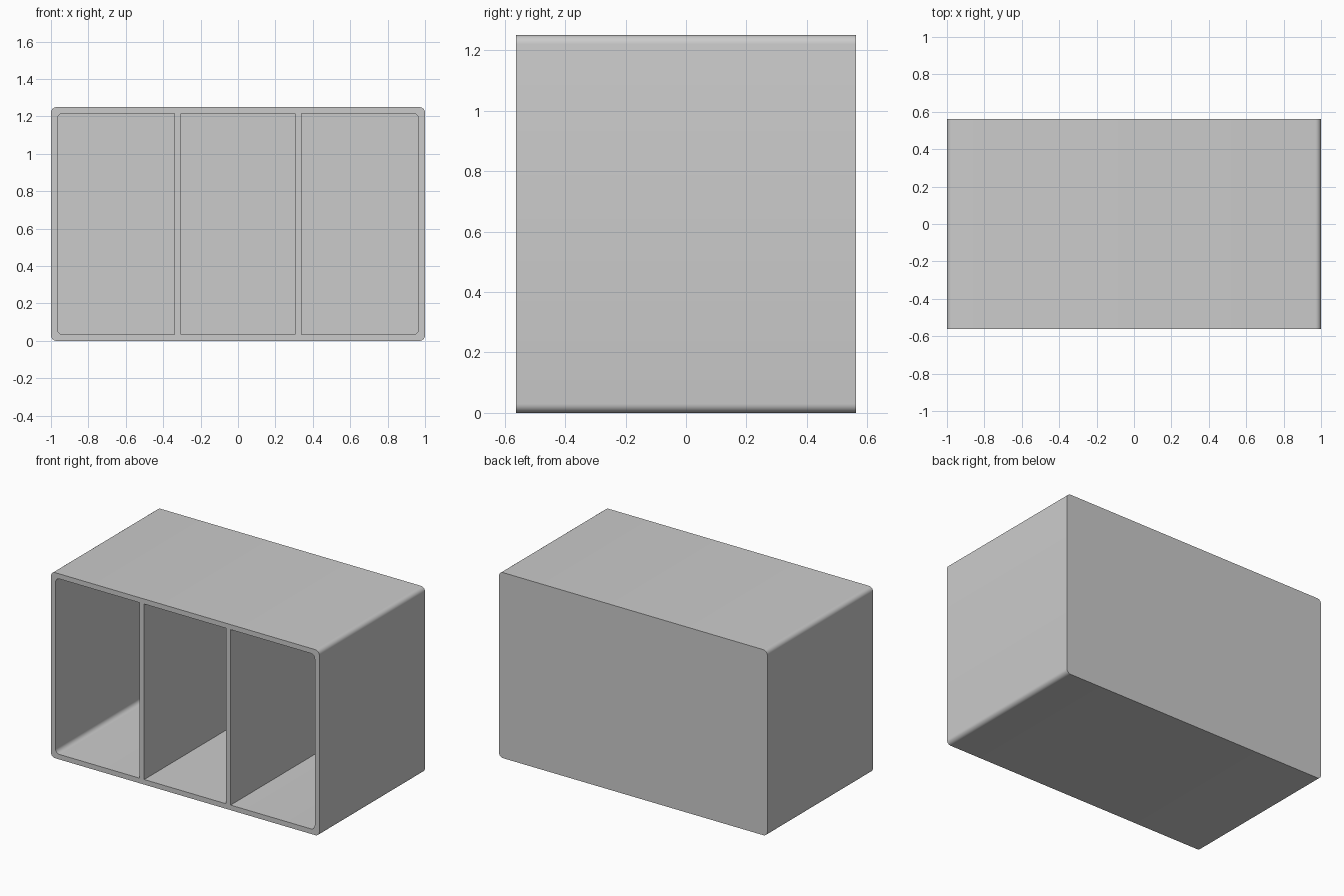
import bpy, bmesh, math

if "Cube" in bpy.data.objects:
    bpy.data.objects.remove(bpy.data.objects["Cube"])

W, D, H = 2.0, 1.125, 1.25     # overall size
T = 0.034                      # panel thickness
R = 0.03                       # corner radius
DIV = 0.322                    # divider centre, either side of x = 0


def arc_prism(name, x0, x1, z0, z1, y0, y1, r_left, r_right, seg=6):
    """Rectangle in XZ with rounded left/right corners, extruded along y."""
    pts = []
    for cx, cz, r, sx, sz, a0 in ((x1, z1, r_right, -1, -1, 0), (x0, z1, r_left, 1, -1, 90),
                                  (x0, z0, r_left, 1, 1, 180), (x1, z0, r_right, -1, 1, 270)):
        n = seg if r > 0 else 0
        for i in range(n + 1):
            a = math.radians(a0 + 90 * i / max(n, 1))
            ox, oz = (r * math.cos(a), r * math.sin(a)) if r > 0 else (0, 0)
            pts.append((cx + sx * r + ox, cz + sz * r + oz))
    bm = bmesh.new()
    face = bm.faces.new([bm.verts.new((x, y0, z)) for x, z in pts])
    ext = bmesh.ops.extrude_face_region(bm, geom=[face])
    moved = [g for g in ext["geom"] if isinstance(g, bmesh.types.BMVert)]
    bmesh.ops.translate(bm, verts=moved, vec=(0, y1 - y0, 0))
    bmesh.ops.recalc_face_normals(bm, faces=bm.faces)
    mesh = bpy.data.meshes.new(name)
    bm.to_mesh(mesh)
    bm.free()
    ob = bpy.data.objects.new(name, mesh)
    bpy.context.collection.objects.link(ob)
    return ob


# Solid cabinet body
cabinet = arc_prism("cabinet_shell", -W / 2, W / 2, 0, H, -D / 2, D / 2, R, R)

# Three compartments, rounded only where they meet the outer side panels
bays = (("left_bay", -W / 2 + T, -DIV - T / 2, R, 0),
        ("middle_bay", -DIV + T / 2, DIV - T / 2, 0, 0),
        ("right_bay", DIV + T / 2, W / 2 - T, 0, R))
for name, x0, x1, rl, rr in bays:
    cutter = arc_prism(name + "_cutter", x0, x1, T, H - T, -D / 2 - 0.1, D / 2 - T, rl, rr)
    cutter.hide_render = True
    mod = cabinet.modifiers.new(name, 'BOOLEAN')
    mod.operation, mod.solver, mod.object = 'DIFFERENCE', 'EXACT', cutter
    bpy.context.view_layer.objects.active = cabinet
    bpy.ops.object.modifier_apply(modifier=name)
    bpy.data.objects.remove(cutter)

# Smooth rounded corners, crisp panel edges
bpy.ops.object.select_all(action='DESELECT')
cabinet.select_set(True)
bpy.context.view_layer.objects.active = cabinet
bpy.ops.object.shade_smooth_by_angle(angle=math.radians(30))
